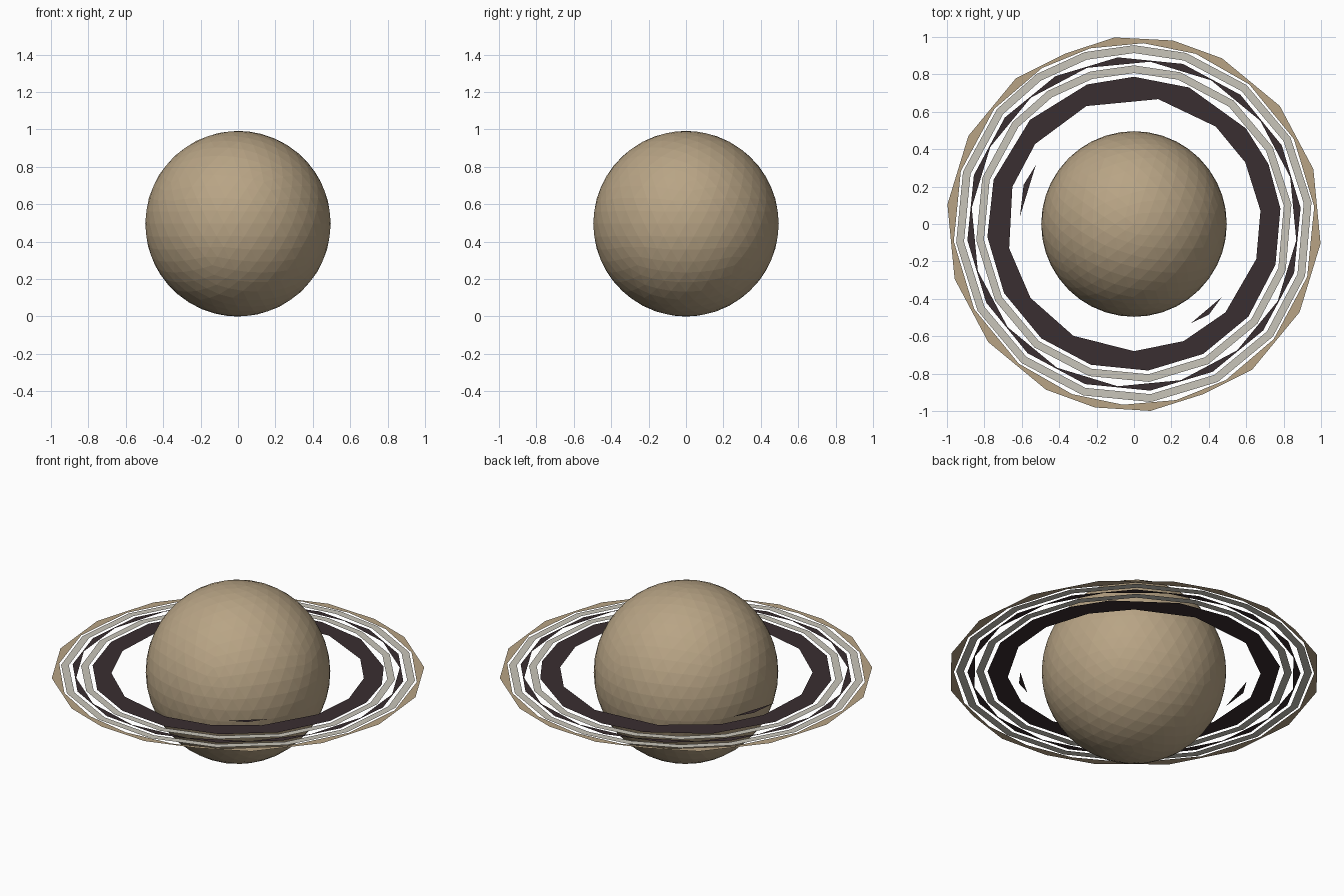
import bpy, bmesh
from math import radians, cos, sin

if "Cube" in bpy.data.objects:
    bpy.data.objects.remove(bpy.data.objects["Cube"])

RING_Z = 0.49


def material(name, rgb):
    lin = [c / 255 / 12.92 if c < 11 else ((c / 255 + 0.055) / 1.055) ** 2.4 for c in rgb]
    m = bpy.data.materials.new(name)
    m.diffuse_color = (*lin, 1)
    m.use_nodes = True
    m.node_tree.nodes["Principled BSDF"].inputs["Base Color"].default_value = m.diffuse_color
    return m


tan = material("sandy tan", (184, 164, 133))
grey = material("warm pale grey", (201, 197, 186))
dark = material("dark brown", (58, 46, 49))


def finish(bm, name, mat):
    me = bpy.data.meshes.new(name)
    bm.to_mesh(me)
    bm.free()
    ob = bpy.data.objects.new(name, me)
    bpy.context.collection.objects.link(ob)
    me.materials.append(mat)
    return ob


def ring(name, outer, inner, mat):
    """Flat faceted ring between two loops of (angle, radius) points."""
    bm = bmesh.new()
    edges = []
    for loop in (outer, inner):
        vs = [bm.verts.new((r * cos(radians(a)), r * sin(radians(a)), RING_Z)) for a, r in loop]
        edges += [bm.edges.new((vs[i - 1], vs[i])) for i in range(len(vs))]
    bmesh.ops.triangle_fill(bm, edges=edges, use_beauty=True, normal=(0, 0, 1))
    for f in bm.faces:
        f.normal_update()
        if f.normal.z < 0:
            f.normal_flip()
    return finish(bm, name, mat)


def at(r, angles):
    return [(a, r) for a in angles]


def between(angles):
    """Angles halfway between neighbours of a clockwise list."""
    return [a - ((a - b) % 360) / 2 for a, b in zip(angles, angles[1:] + angles[:1])]


# planet ball, faceted
bm = bmesh.new()
bmesh.ops.create_icosphere(bm, subdivisions=4, radius=0.496)
bmesh.ops.translate(bm, verts=bm.verts, vec=(0, 0, 0.496))
finish(bm, "planet_ball", tan)

# outermost tan ring, pinched thin between its corners
a = [96, 78, 62, 39, 17, -6, -28, -51, -68, -85, -102, -118, -141, -163, -186, -208, -231, -248]
ring("outer_tan_ring", [(x, 0.982 if x in (-68, -248) else 1.003) for x in a],
     at(0.968, between(a)), tan)

# two pale bands of even width
a = [106, 90, 73, 51, 29, 7, -17, -39, -62, -84.5, -106.5, -129, -151, -174, -197, -220, -237]
ring("outer_pale_ring", at(0.956, a), at(0.914, a), grey)
ring("inner_pale_ring", at(0.848, a), at(0.807, a), grey)

# thin dark band, pinched between its corners
a = [95.5 - 22.5 * k for k in range(16)]
ring("thin_dark_ring", at(0.895, a), at(0.872, between(a)), dark)

# wide dark band
a = [90, 68, 40.5, 24, 6, -16, -39, -62, -84.5, -107, -129, -152, -175, -197.5, -225, -251.5]
b = [79, 50, 29, 6, -16, -44, -67, -90, -118.5, -144.5, -169, -197, -219, -248]
ring("wide_dark_ring", at(0.787, a), at(0.68, b), dark)

# two stray slivers of the innermost ring
for name, pts in (("left_sliver", ((-0.525, 0.315), (-0.59, 0.21), (-0.61, 0.04))),
                  ("right_sliver", ((0.47, -0.39), (0.305, -0.53), (0.40, -0.485)))):
    bm = bmesh.new()
    f = bm.faces.new([bm.verts.new((x, y, RING_Z)) for x, y in pts])
    f.normal_update()
    if f.normal.z < 0:
        f.normal_flip()
    finish(bm, name, dark)
